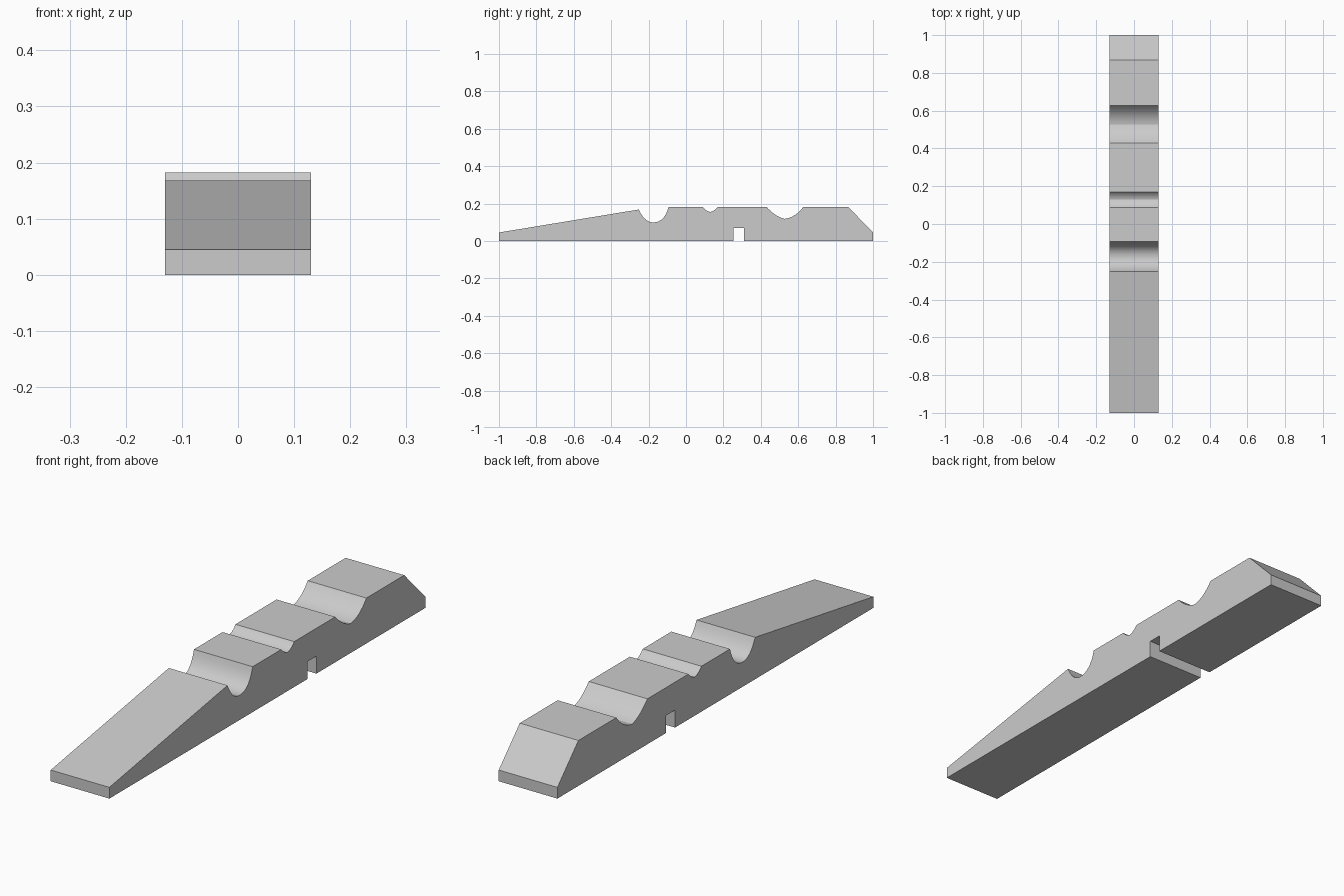
import bpy
import bmesh
import math
from mathutils import Vector

cube = bpy.data.objects.get("Cube")
if cube:
    bpy.data.objects.remove(cube, do_unlink=True)

HALF_WIDTH = 0.13
TOP = 0.182
STEPS = 8


def curve(start, control, end):
    """Points of a quadratic curve, leaving out its end point."""
    a, b, c = Vector(start), Vector(control), Vector(end)
    return [a.lerp(b, i / STEPS).lerp(b.lerp(c, i / STEPS), i / STEPS)
            for i in range(STEPS)]


# Side outline as (y, z): ramp, three grooves, rear bevel, slot underneath
profile = [(-1, 0), (-1, 0.045)]
profile += curve((-0.252, 0.168), (-0.222, 0.099), (-0.175, 0.099))
profile += curve((-0.175, 0.099), (-0.115, 0.099), (-0.093, TOP))
profile += [(-0.093, TOP)]
profile += curve((0.088, TOP), (0.107, 0.16), (0.129, 0.155))
profile += curve((0.129, 0.155), (0.153, 0.16), (0.17, TOP))
profile += [(0.17, TOP)]
profile += curve((0.43, TOP), (0.48, 0.128), (0.527, 0.118))
profile += curve((0.527, 0.118), (0.585, 0.125), (0.627, TOP))
profile += [(0.627, TOP), (0.867, TOP), (1, 0.045), (1, 0)]
profile += [(0.311, 0), (0.311, 0.07), (0.255, 0.07), (0.255, 0)]

# Extrude the outline across the width
bm = bmesh.new()
face = bm.faces.new([bm.verts.new((-HALF_WIDTH, y, z)) for y, z in profile])
result = bmesh.ops.extrude_face_region(bm, geom=[face])
moved = [v for v in result["geom"] if isinstance(v, bmesh.types.BMVert)]
bmesh.ops.translate(bm, verts=moved, vec=(2 * HALF_WIDTH, 0, 0))
bmesh.ops.recalc_face_normals(bm, faces=bm.faces)
mesh = bpy.data.meshes.new("grooved_block")
bm.to_mesh(mesh)
bm.free()

block = bpy.data.objects.new("grooved_block", mesh)
bpy.context.collection.objects.link(block)

# Plain grey material
grey = bpy.data.materials.new("light_grey")
grey.use_nodes = True
color = (0.6, 0.6, 0.6, 1)
grey.diffuse_color = color
grey.node_tree.nodes["Principled BSDF"].inputs["Base Color"].default_value = color
mesh.materials.append(grey)

# Smooth grooves, sharp corners
bpy.ops.object.select_all(action="DESELECT")
block.select_set(True)
bpy.context.view_layer.objects.active = block
bpy.ops.object.shade_smooth_by_angle(angle=math.radians(25))
